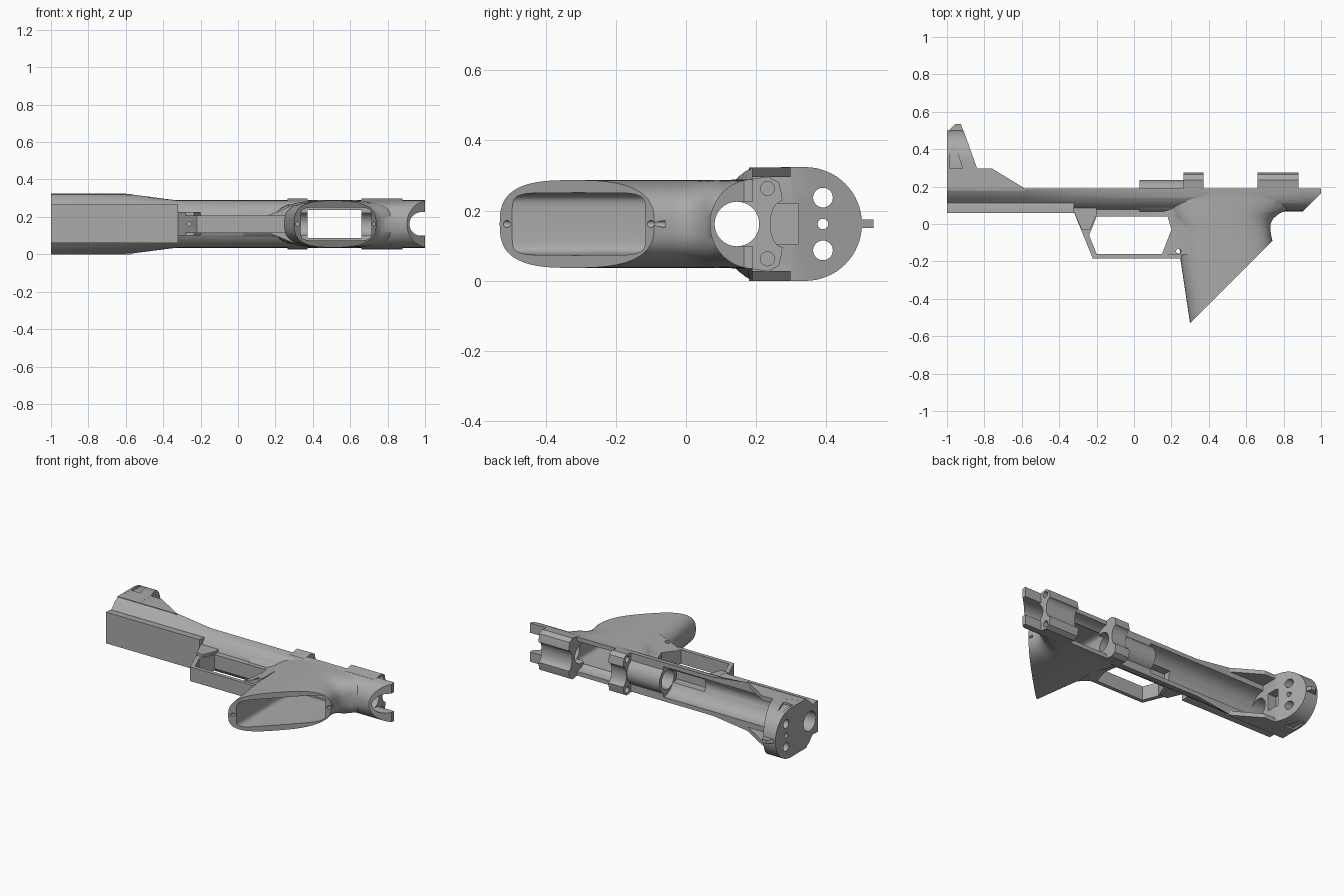
import bpy, bmesh
from math import cos, sin, pi, copysign
from mathutils import Vector

cube = bpy.data.objects.get("Cube")
if cube:
    bpy.data.objects.remove(cube, do_unlink=True)

MID = 0.162      # middle of the thickness
TOP = 0.19       # open side of the frame

grey = bpy.data.materials.new("plain_grey")
grey.use_nodes = True
COLOUR = (0.4, 0.4, 0.4, 1)
grey.diffuse_color = COLOUR
grey.node_tree.nodes["Principled BSDF"].inputs["Base Color"].default_value = COLOUR


def finish(name, bm):
    bmesh.ops.recalc_face_normals(bm, faces=bm.faces)
    mesh = bpy.data.meshes.new(name)
    bm.to_mesh(mesh)
    bm.free()
    mesh.materials.append(grey)
    ob = bpy.data.objects.new(name, mesh)
    bpy.context.collection.objects.link(ob)
    return ob


def loft(name, rings):
    bm = bmesh.new()
    rows = [[bm.verts.new(p) for p in ring] for ring in rings]
    n = len(rows[0])
    for a, b in zip(rows, rows[1:]):
        for i in range(n):
            bm.faces.new((a[i], a[(i + 1) % n], b[(i + 1) % n], b[i]))
    bm.faces.new(rows[0])
    bm.faces.new(rows[-1])
    return finish(name, bm)


def prism(name, axis, pts, a, b):
    """Extrude a 2D outline along an axis: x uses (y, z), y uses (x, z), z uses (x, y)."""
    k = "xyz".index(axis)
    def ring(d):
        return [Vector((*p[:k], d, *p[k:])) for p in pts]
    return loft(name, [ring(a), ring(b)])


def circle(u, v, r, n=40):
    return [(u + r * cos(2 * pi * i / n), v + r * sin(2 * pi * i / n)) for i in range(n)]


def rect(u0, u1, v0, v1):
    return [(u0, v0), (u1, v0), (u1, v1), (u0, v1)]


def oval(u0, u1, half, power, n=56):
    pts = []
    for i in range(n):
        c, s = cos(2 * pi * i / n), sin(2 * pi * i / n)
        pts.append(((u0 + u1) / 2 + (u1 - u0) / 2 * copysign(abs(c) ** (2 / power), c),
                    MID + half * copysign(abs(s) ** (2 / power), s)))
    return pts


def combine(ob, others, op):
    for other in others:
        mod = ob.modifiers.new(op, "BOOLEAN")
        mod.operation, mod.object, mod.solver = op, other, "EXACT"
        bpy.context.view_layer.objects.active = ob
        bpy.ops.object.modifier_apply(modifier=mod.name)
        bpy.data.objects.remove(other, do_unlink=True)
    return ob


def cut(ob, *others):
    return combine(ob, others, "DIFFERENCE")


# Half round barrel frame, widening at the far end
def frame_ring(x, widen):
    ring = []
    for i in range(33):
        a = pi * i / 32
        y, z = TOP - 0.122 * sin(a), 0.127 * cos(a)
        z += copysign(widen * min(1, max(0, (y - 0.12) / 0.07)), z)
        ring.append((x, y, MID + z))
    return ring


frame = loft("frame", [frame_ring(-1, 0.035), frame_ring(-0.6, 0.035),
                       frame_ring(-0.33, 0), frame_ring(1, 0)])
cut(frame, prism("end_bevel", "z", [(0.88, 0.045), (1.1, 0.045), (1.1, 0.265)], -1, 1))
fore_rail = prism("fore_rail", "x", [(0.06, 0.06), (0.06, 0.265), (0.09, 0.265),
                                     (0.16, 0.25), (0.16, 0.075), (0.09, 0.06)], -1, -0.32)

# Flared hollow grip, sliced on a slant
stations = [(-0.6, 0.31, 0.75, 0.125), (-0.2, 0.25, 0.745, 0.125), (-0.09, 0.24, 0.74, 0.125),
            (-0.04, 0.235, 0.73, 0.125), (0, 0.225, 0.73, 0.125), (0.03, 0.21, 0.745, 0.125),
            (0.055, 0.2, 0.775, 0.125), (0.075, 0.19, 0.82, 0.125), (0.13, 0.18, 0.87, 0.126),
            (0.189, 0.18, 0.9, 0.126)]
grip = loft("grip", [[(x, y, z) for x, z in oval(x0, x1, half, 2.8)]
                     for y, x0, x1, half in stations])
cut(grip, prism("mouth_slice", "z", [(0, -0.83), (1.2, 0.37), (1.2, -0.83)], -1, 1))

# Side walls rising beside the end plate
cheeks = prism("cheeks", "z", [(-1, 0.18), (-0.57, 0.18), (-0.6, 0.2), (-0.76, 0.297),
                               (-1, 0.297)], 0, 0.323)
cut(cheeks, prism("cheek_gap", "x", rect(0.1, 0.6, 0.028, 0.296), -0.9, 0))

# Round end plate with a sloping inner face
arc = [(0.339 + 0.162 * sin(pi * i / 32), MID + 0.162 * cos(pi * i / 32)) for i in range(33)]
end_plate = prism("end_plate", "x", arc + [(0.18, 0), (0.18, 0.323)], -1, -0.7)
slope = prism("slope", "z", [(-1, 0.1), (-0.84, 0.1), (-0.84, 0.3), (-0.915, 0.51), (-1, 0.51)], -1, 1)
combine(end_plate, [slope], "INTERSECT")
nub = prism("nub", "z", [(-0.99, 0.48), (-0.99, 0.5), (-0.955, 0.534), (-0.925, 0.534),
                         (-0.9, 0.46)], 0.15, 0.175)
cut(end_plate, *[prism("screw_hole", "x", circle(0.39, MID + z, r), -1.1, -0.7)
                 for z, r in ((0.075, 0.028), (-0.075, 0.028), (0, 0.015))])
cut(end_plate, prism("latch_pocket", "x", rect(0.235, 0.32, 0.105, 0.22), -0.9, -0.7))
# Triangular recesses on both flat sides
for low, high in ((-0.05, 0.012), (0.311, 0.4)):
    cut(end_plate, prism("side_recess", "z", [(-0.985, 0.235), (-0.915, 0.235), (-0.905, 0.26),
                                              (-0.975, 0.48), (-0.985, 0.48)], low, high))
cut(end_plate, prism("side_hole", "z", circle(-0.945, 0.265, 0.012, 16), -1, 1))

# Trigger guard with flared roots
guard = prism("guard", "z", [(-0.33, 0.1), (-0.33, 0.085), (-0.22, -0.185), (0.3, -0.185),
                             (0.3, 0.1)], 0.115, 0.208)
front_root = prism("front_root", "z", [(-0.33, 0.12), (-0.325, 0.075), (-0.28, -0.03),
                                       (-0.235, -0.03), (-0.2, 0.05), (-0.2, 0.12)], 0.1, 0.225)
rear_root = prism("rear_root", "y", [(0.16, 0.115), (0.3, 0.06), (0.3, 0.265), (0.16, 0.208)],
                  -0.165, 0.1)
combine(guard, [front_root, rear_root], "UNION")
cut(guard, prism("finger_hole", "z", [(-0.2, 0.04), (-0.24, -0.06), (-0.2, -0.16), (0.15, -0.16),
                                      (0.2, -0.03), (0.18, 0.04)], -1, 1),
    prism("pin_hole", "z", circle(0.238, -0.145, 0.013, 16), -1, 1),
    prism("guard_hole", "y", circle(-0.26, MID, 0.012, 16), -1, 0.3))


# Saddle bridges with a pair of round bosses
def bridge(x0, x1):
    saddle = [(0.275 - 0.035 * sin(pi * i / 12), MID + 0.066 * cos(pi * i / 12)) for i in range(13)]
    ob = prism("bridge", "x", [(0.16, 0.038), (0.16, 0.286), (0.235, 0.297), (0.265, 0.28),
                               (0.272, 0.25)] + saddle + [(0.272, 0.074), (0.265, 0.044),
                                                          (0.235, 0.027)], x0, x1)
    return ob


sleeve = prism("sleeve", "x", circle(0.145, MID, 0.09), 0.03, 0.3)
bridges = [bridge(0.265, 0.372), bridge(0.66, 0.88)]

# Hollow the joined frame
combine(frame, [grip, fore_rail, cheeks, end_plate, nub, guard], "UNION")


def channel(x0, x1):
    arch = [(0.185 - 0.1 * sin(pi * i / 24), MID + 0.1 * cos(pi * i / 24)) for i in range(25)]
    return prism("channel", "x", arch + [(0.5, MID - 0.1), (0.5, MID + 0.1)], x0, x1)


cut(frame, channel(-0.84, 0.03), channel(0.372, 0.66),
    prism("end_slot", "x", rect(0.145, 0.4, 0.1, 0.225), 0.87, 1.1),
    prism("grip_cavity", "y", oval(0.335, 0.715, 0.089, 7), -0.7, 0.12),
    prism("trigger_slot", "y", rect(-0.2, 0.16, 0.122, 0.202), 0.041, 0.3))
combine(frame, [sleeve] + bridges, "UNION")
cut(frame, prism("bore", "x", circle(0.145, MID, 0.0635), -1.2, 1.2))
for z in (0.263, 0.063):
    cut(frame, prism("boss_hole", "x", circle(0.232, z, 0.02, 20), 0.84, 0.95),
        prism("boss_hole", "x", circle(0.232, z, 0.02, 20), 0.25, 0.29))

# Screw holes in the rim of the grip
for x in (0.32, 0.73):
    cut(frame, prism("rim_hole", "y", circle(x, MID, 0.01, 16), x - 0.9, x - 0.79))

frame.name = "blaster_frame"
bpy.ops.object.select_all(action="DESELECT")
frame.select_set(True)
bpy.context.view_layer.objects.active = frame
bpy.ops.object.shade_smooth_by_angle(angle=0.5)
